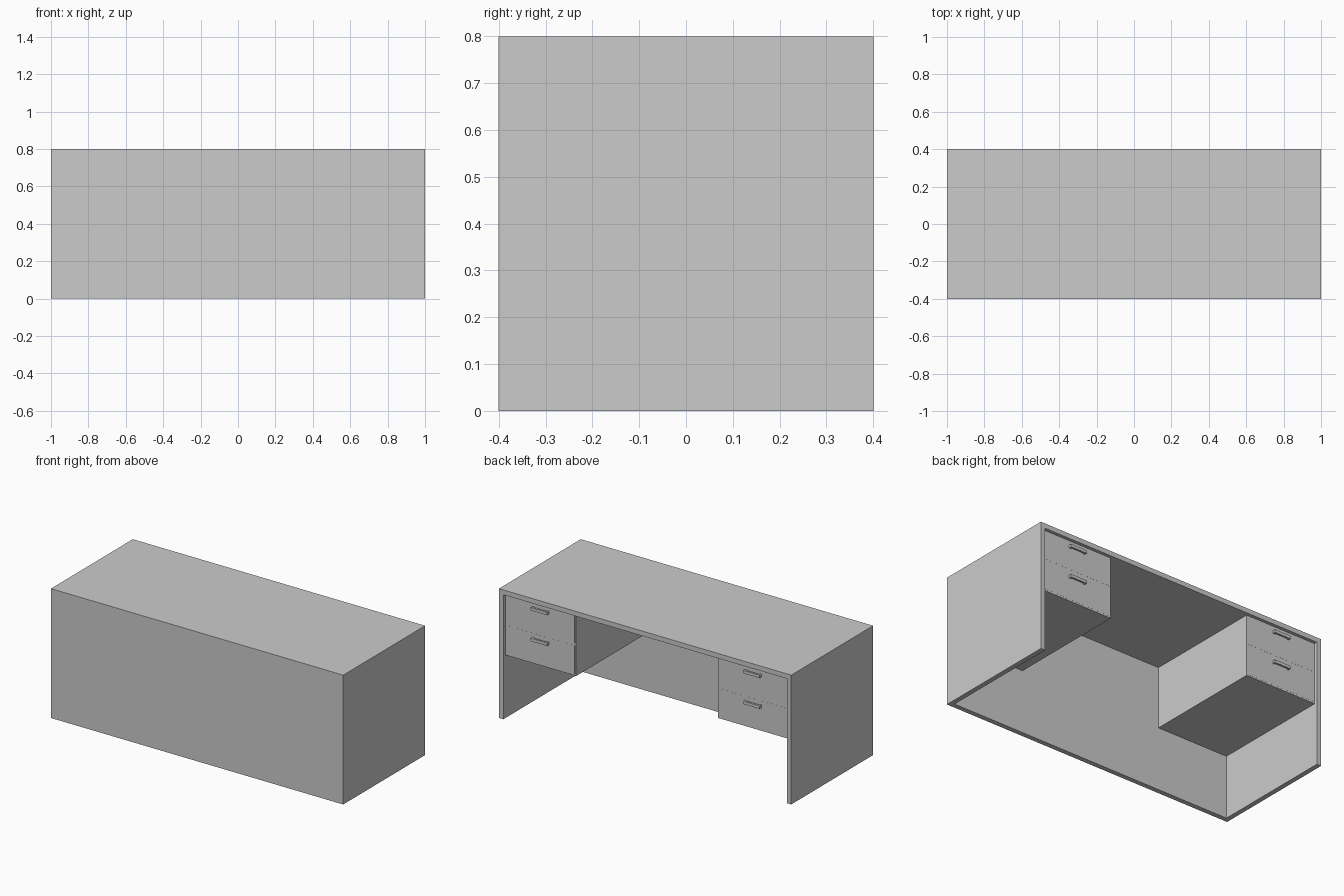
import bpy

if "Cube" in bpy.data.objects:
    bpy.data.objects.remove(bpy.data.objects["Cube"], do_unlink=True)

grey = bpy.data.materials.new("plain_grey")
grey.use_nodes = True
colour = (0.6, 0.6, 0.6, 1)
grey.diffuse_color = colour
grey.node_tree.nodes["Principled BSDF"].inputs["Base Color"].default_value = colour


def box(name, x, y, z):
    """Box between the (low, high) limits on each axis."""
    spans = (x, y, z)
    bpy.ops.mesh.primitive_cube_add(size=1, location=[(a + b) / 2 for a, b in spans])
    ob = bpy.context.object
    ob.name = name
    ob.scale = [abs(b - a) for a, b in spans]
    bpy.ops.object.transform_apply(location=False, rotation=False, scale=True)
    ob.data.materials.append(grey)
    return ob


W, D, H, T = 1.0, 0.4, 0.8, 0.03   # half width, half depth, height, board thickness
FACE = D - 0.02                    # recessed plane of the drawer fronts
INNER = 0.485                      # knee-space side of each cabinet
BASE = 0.39                        # underside of the cabinets
DRAWER = (H - T - BASE) / 2

# Desk shell
box("desk_top", (-W, W), (-D, D), (H - T, H))
box("front_panel", (-W, W), (-D, -D + T), (0, H - T))

for side, s in (("left", 1), ("right", -1)):
    box(side + "_side_panel", (s * (W - T), s * W), (-D + T, D), (0, H - T))

    # Hanging drawer cabinet
    box(side + "_cabinet", (s * INNER, s * (W - T)), (-D + T, FACE), (BASE, H - T))
    mid = s * (INNER + W - T) / 2

    for level, low in (("lower", BASE), ("upper", BASE + DRAWER)):
        name = side + "_" + level
        # Nearly flush drawer front
        box(name + "_drawer_front", (s * (INNER + 0.01), s * (W - T - 0.01)),
            (FACE - 0.005, FACE + 0.0005), (low + 0.01, low + DRAWER - 0.005))
        # Pull handle: bar on two short posts
        z = low + DRAWER - 0.038
        box(name + "_handle_bar", (mid - 0.056, mid + 0.056),
            (D - 0.012, D - 0.001), (z - 0.009, z + 0.009))
        for post, e in (("inner", -s), ("outer", s)):
            x = mid + e * 0.05
            box(name + "_handle_" + post + "_post", (x - 0.006, x + 0.006),
                (FACE, D - 0.012), (z - 0.009, z + 0.009))
